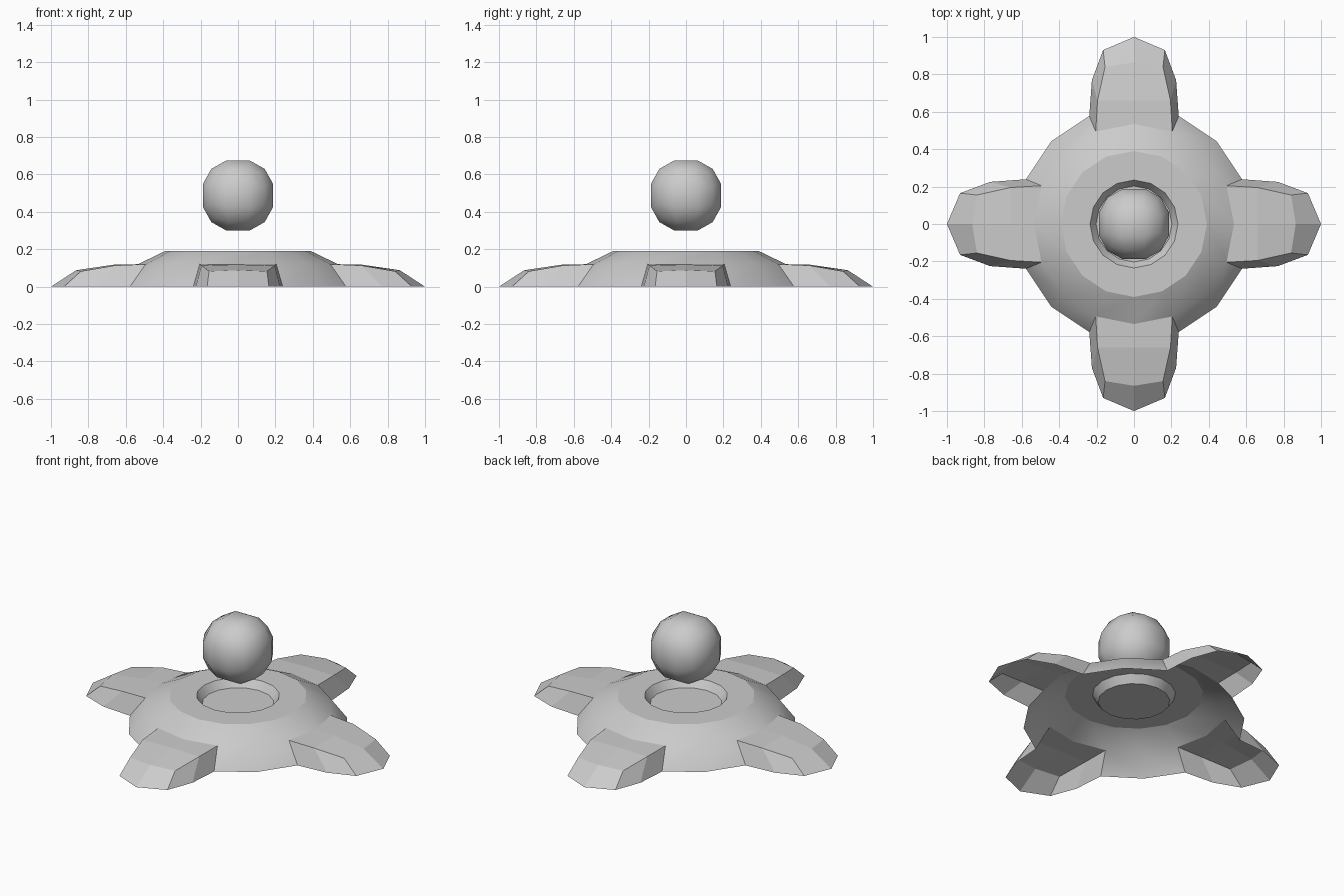
import bpy, bmesh, math
from mathutils import Matrix, Vector

cube = bpy.data.objects.get("Cube")
if cube:
    bpy.data.objects.remove(cube, do_unlink=True)

GREY = (0.6, 0.6, 0.6, 1.0)
grey = bpy.data.materials.new("plain_grey")
grey.use_nodes = True
grey.diffuse_color = GREY
grey.node_tree.nodes["Principled BSDF"].inputs["Base Color"].default_value = GREY

SIDES = 16
STEP = 2 * math.pi / SIDES


def finish(bm, name):
    """Turn a bmesh into a grey object."""
    mesh = bpy.data.meshes.new(name)
    bm.to_mesh(mesh)
    bm.free()
    mesh.materials.append(grey)
    obj = bpy.data.objects.new(name, mesh)
    bpy.context.scene.collection.objects.link(obj)
    return obj


def face_up(bm):
    """Give an open shell consistent normals that point up and out."""
    bmesh.ops.recalc_face_normals(bm, faces=bm.faces[:])
    if sum(f.normal.z * f.calc_area() for f in bm.faces) < 0:
        bmesh.ops.reverse_faces(bm, faces=bm.faces[:])


def make_base():
    # Turned dome shell, open underneath, with a shallow round recess on top
    profile = [(0.625, 0.0), (0.535, 0.12), (0.39, 0.19), (0.235, 0.19), (0.203, 0.143)]
    bm = bmesh.new()
    rings = [[bm.verts.new((r * math.cos(i * STEP), r * math.sin(i * STEP), z))
              for i in range(SIDES)] for r, z in profile]
    for band in range(len(rings) - 1):
        lower, upper = rings[band], rings[band + 1]
        for i in range(SIDES):
            # The lowest band is left open where a foot joins
            if band == 0 and i % 4 in (0, 3):
                continue
            j = (i + 1) % SIDES
            face = bm.faces.new((lower[i], lower[j], upper[j], upper[i]))
            face.smooth = band != 2
    bm.faces.new(rings[-1])
    # Crisp rims around the flat top and the recess
    for ring in rings[2:]:
        for i in range(SIDES):
            edge = bm.edges.get((ring[i], ring[(i + 1) % SIDES]))
            edge.smooth = False
    face_up(bm)
    return finish(bm, "base_dome")


def make_foot(name, angle):
    # Half sections along the foot: ground point, shoulder, centre line
    a = STEP
    rows = [
        [(0.625 * math.sin(a), 0.625 * math.cos(a), 0),
         (0.535 * math.sin(a), 0.535 * math.cos(a), 0.12), (0, 0.535, 0.12)],
        [(0.225, 0.77, 0), (0.195, 0.66, 0.113), (0, 0.66, 0.118)],
        [(0.165, 0.93, 0), (0.155, 0.84, 0.082), (0, 0.865, 0.088)],
    ]
    bm = bmesh.new()
    grid = []
    for ground, shoulder, centre in rows:
        mirrored = [(-x, y, z) for x, y, z in (shoulder, ground)]
        grid.append([bm.verts.new(p) for p in (ground, shoulder, centre, *mirrored)])
    for near, far in zip(grid, grid[1:]):
        for i in range(4):
            bm.faces.new((near[i], near[i + 1], far[i + 1], far[i]))
    # Pointed toe
    toe = bm.verts.new((0, 1, 0))
    end = grid[-1]
    bm.faces.new((end[0], end[1], end[2], toe))
    bm.faces.new((end[2], end[3], end[4], toe))
    face_up(bm)
    bm.transform(Matrix.Rotation(angle, 4, 'Z'))
    return finish(bm, name)


def make_ball():
    # Rounded cube grid floating above the recess
    bm = bmesh.new()
    bmesh.ops.create_cube(bm, size=2)
    bmesh.ops.subdivide_edges(bm, edges=bm.edges[:], cuts=2, use_grid_fill=True)
    for v in bm.verts:
        v.co = v.co.normalized() * 0.207 + Vector((0, 0, 0.4875))
    for f in bm.faces:
        f.smooth = True
    bmesh.ops.recalc_face_normals(bm, faces=bm.faces[:])
    return finish(bm, "floating_ball")


make_base()
for k, side in enumerate(("back", "right", "front", "left")):
    make_foot(side + "_foot", k * math.pi / 2)
make_ball()
